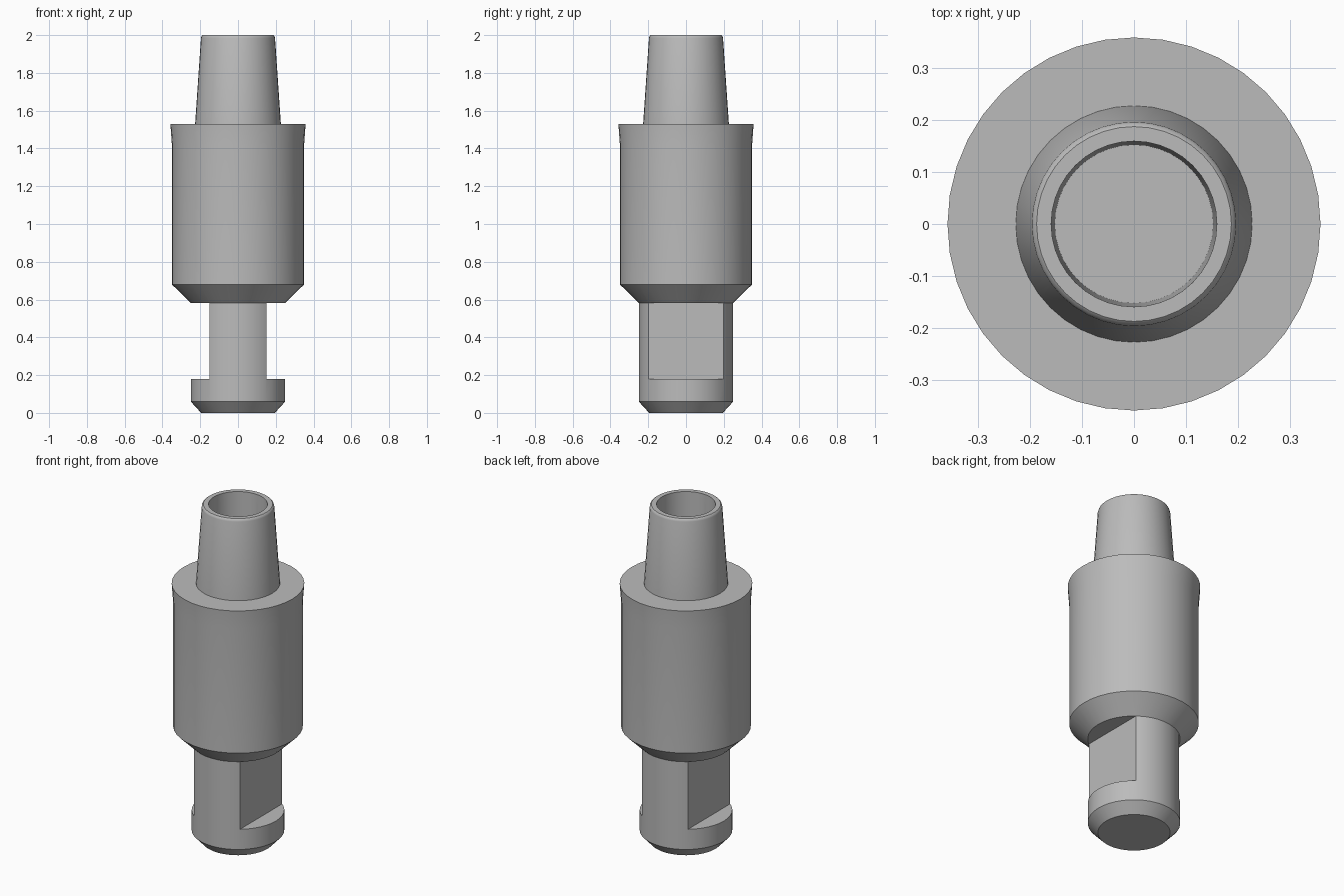
import bpy, bmesh, math

if "Cube" in bpy.data.objects:
    bpy.data.objects.remove(bpy.data.objects["Cube"], do_unlink=True)

SEGMENTS = 40

steel = bpy.data.materials.new("grey_steel")
steel.use_nodes = True
steel.diffuse_color = (0.5, 0.5, 0.5, 1)
steel.node_tree.nodes["Principled BSDF"].inputs["Base Color"].default_value = (0.5, 0.5, 0.5, 1)


def add_object(name, bm):
    bmesh.ops.recalc_face_normals(bm, faces=bm.faces)
    mesh = bpy.data.meshes.new(name)
    bm.to_mesh(mesh)
    bm.free()
    mesh.materials.append(steel)
    obj = bpy.data.objects.new(name, mesh)
    bpy.context.collection.objects.link(obj)
    return obj


def lathe(name, profile):
    """Turn (radius, height) points about z and cap both ends."""
    bm = bmesh.new()
    rings = []
    for r, z in profile:
        angles = [2 * math.pi * i / SEGMENTS for i in range(SEGMENTS)]
        rings.append([bm.verts.new((r * math.cos(a), r * math.sin(a), z)) for a in angles])
    for low, high in zip(rings, rings[1:]):
        for i in range(SEGMENTS):
            j = (i + 1) % SEGMENTS
            bm.faces.new((low[i], low[j], high[j], high[i]))
    bm.faces.new(rings[0])
    bm.faces.new(rings[-1])
    return add_object(name, bm)


# Turned body: chamfered foot, shank, barrel, tapered neck and blind bore
body = lathe("turned_body", [
    (0.195, 0), (0.25, 0.06), (0.25, 0.582), (0.35, 0.68),
    (0.35, 1.42), (0.358, 1.53),
    (0.227, 1.53), (0.196, 1.985), (0.193, 1.995), (0.187, 2.0),
    (0.159, 2.0), (0.152, 1.53),
])

# Two opposite wrench flats cut into the shank
for side, label in ((1, "left"), (-1, "right")):
    bm = bmesh.new()
    bmesh.ops.create_cube(bm, size=1)
    bmesh.ops.scale(bm, vec=(0.2, 0.8, 0.402), verts=bm.verts)
    bmesh.ops.translate(bm, vec=(side * 0.252, 0, 0.381), verts=bm.verts)
    cutter = add_object(label + "_flat_cutter", bm)
    cutter.hide_render = True
    cut = body.modifiers.new(label + "_flat", "BOOLEAN")
    cut.operation = "DIFFERENCE"
    cut.solver = "EXACT"
    cut.object = cutter
    bpy.context.view_layer.objects.active = body
    bpy.ops.object.modifier_apply(modifier=cut.name)
    bpy.data.objects.remove(cutter, do_unlink=True)

# Smooth the turned surfaces, keep machined edges crisp
bpy.ops.object.select_all(action="DESELECT")
body.select_set(True)
bpy.context.view_layer.objects.active = body
bpy.ops.object.shade_smooth_by_angle(angle=math.radians(35))
